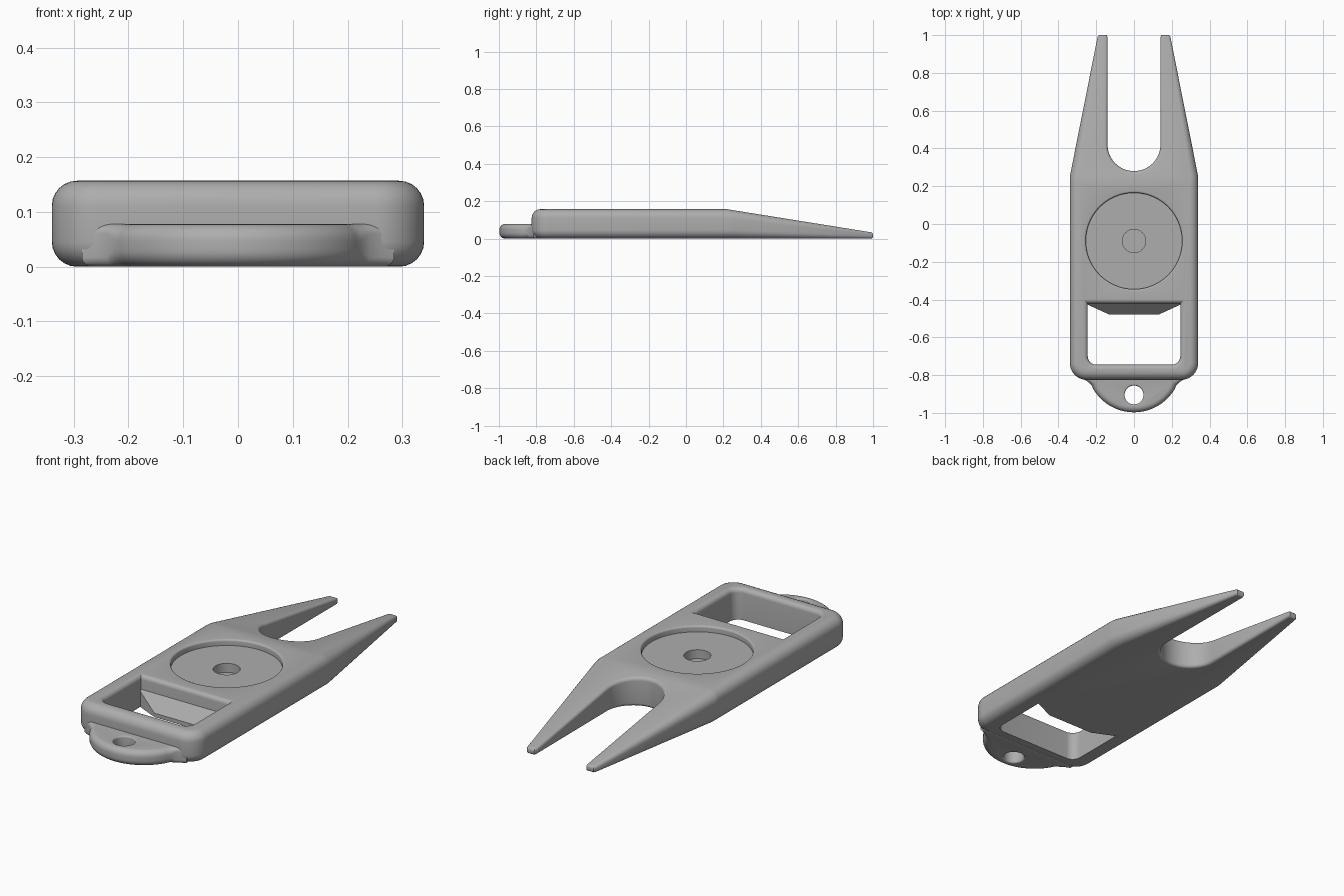
import bpy, bmesh, math
from mathutils import Vector

if "Cube" in bpy.data.objects:
    bpy.data.objects.remove(bpy.data.objects["Cube"])

grey = bpy.data.materials.new("satin grey")
grey.diffuse_color = (0.42, 0.42, 0.42, 1)
grey.use_nodes = True
grey.node_tree.nodes["Principled BSDF"].inputs["Base Color"].default_value = grey.diffuse_color
TOP, FOLD = 0.157, 0.22


def height(y):
    """Top surface: flat body, then a wedge falling to the fork tips."""
    return TOP if y <= FOLD else TOP + (y - FOLD) * (0.032 - TOP) / (1 - FOLD)


def arc(cx, cy, r, a0, a1, n):
    return [(cx + r * math.cos(math.radians(a0 + (a1 - a0) * i / n)),
             cy + r * math.sin(math.radians(a0 + (a1 - a0) * i / n))) for i in range(n + 1)]


def inset_dirs(pts):
    """Mitred inward direction at each point of a counter-clockwise outline."""
    out, n = [], len(pts)
    for i in range(n):
        p, a, b = (Vector(pts[j % n]) for j in (i, i - 1, i + 1))
        d0, d1 = (p - a).normalized(), (b - p).normalized()
        n0, n1 = Vector((-d0.y, d0.x)), Vector((-d1.y, d1.x))
        out.append((n0 + n1) / (1 + n0.dot(n1)))
    return out


def finish(name, bm):
    bmesh.ops.recalc_face_normals(bm, faces=bm.faces)
    me = bpy.data.meshes.new(name)
    bm.to_mesh(me)
    bm.free()
    ob = bpy.data.objects.new(name, me)
    bpy.context.collection.objects.link(ob)
    me.materials.append(grey)
    return ob


def stack(name, pts, levels, splits=None):
    """Loft an outline; each level maps (point, index) to (inset, z function)."""
    bm, dirs, rings, n = bmesh.new(), inset_dirs(pts), [], len(pts)
    for level in levels:
        ring = []
        for i, p in enumerate(pts):
            d, zf = level(p, i)
            q = Vector(p) + dirs[i] * d
            ring.append(bm.verts.new((q.x, q.y, zf(q.y))))
        rings.append(ring)
    for a, b in zip(rings, rings[1:]):
        for i in range(n):
            j = (i + 1) % n
            bm.faces.new((a[i], a[j], b[j], b[i]))
    bm.faces.new(rings[0][::-1])
    t = rings[-1]
    if splits:
        bm.faces.new(t[:splits + 1])
        bm.faces.new(t[splits:] + t[:1])
    else:
        bm.faces.new(t)
    return finish(name, bm)


def rounded_levels(radius, top, n=6):
    """Levels with quarter-round edges at the bottom and at the top."""
    levels = []
    for side in (0, 1):
        for k in range(n + 1):
            a = math.pi / 2 * k / n
            def level(p, i, a=a, side=side):
                r = radius(p, i)
                if side == 0:
                    return r * (1 - math.sin(a)), lambda y: r * (1 - math.cos(a))
                return r * (1 - math.cos(a)), lambda y: top(y) - r * (1 - math.sin(a))
            levels.append(level)
    return levels


def flared_cutter(name, pts, z0, z1, fillet, both=False):
    """Cutter whose mouth widens in a small fillet at z1 (and z0)."""
    prof = [(0, z0 - (0.05 if both else 0))]
    if both:
        prof = [(-fillet, z0 - 0.05)] + [
            (-fillet * (1 - math.sin(a)), z0 + fillet * (1 - math.cos(a)))
            for a in [math.pi / 2 * k / 4 for k in range(5)]]
    prof += [(-fillet * (1 - math.cos(a)), z1 - fillet * (1 - math.sin(a)))
             for a in [math.pi / 2 * k / 5 for k in range(6)]]
    prof.append((-fillet, z1 + 0.05))
    return stack(name, pts, [lambda p, i, d=d, z=z: (d, lambda y: z) for d, z in prof])


def cut(ob, cutters):
    for c in cutters:
        m = ob.modifiers.new(c.name, "BOOLEAN")
        m.operation, m.solver, m.object = "DIFFERENCE", "EXACT", c
    bpy.context.view_layer.update()
    me = bpy.data.meshes.new_from_object(ob.evaluated_get(bpy.context.evaluated_depsgraph_get()))
    ob.modifiers.clear()
    ob.data = me
    for c in cutters:
        bpy.data.objects.remove(c)


# Body with forked end
slot = arc(0, 0.42, 0.14, 0, -180, 32)
outline = [(0.34, FOLD), (0.34, 0.25), (0.193, 0.99), (0.185, 1), (0.145, 1), (0.14, 0.99)]
first_slot = 5
outline += slot
outline += [(-0.14, 0.99), (-0.145, 1), (-0.185, 1), (-0.193, 0.99), (-0.34, 0.25)]
last_slot = first_slot + len(slot) + 1
fold_left = len(outline)
outline += [(-0.34, FOLD)]
outline += arc(-0.25, -0.735, 0.09, 180, 270, 10) + arc(0.25, -0.735, 0.09, 270, 360, 10)


def body_radius(p, i):
    limit = 0.016 if first_slot <= i <= last_slot else 0.046
    return min(limit, 0.38 * height(p[1]))


body = stack("tool_body", outline, rounded_levels(body_radius, height), fold_left)

# Openings in the body: window, disc recess and centre hole
window = (arc(0.205, -0.46, 0.04, 0, 90, 1)[:1] + [(0.245, -0.42), (-0.245, -0.42)]
          + arc(-0.2, -0.7, 0.045, 180, 270, 8) + arc(0.2, -0.7, 0.045, 270, 360, 8))
cut(body, [
    flared_cutter("window_cutter", window, -0.05, TOP, 0.022),
    flared_cutter("recess_cutter", arc(0, -0.09, 0.255, 0, 360, 72)[:-1], TOP - 0.03, TOP, 0.01),
    flared_cutter("hole_cutter", arc(0, -0.09, 0.062, 0, 360, 32)[:-1], TOP - 0.075, TOP, 0.0),
])

# Opener lip: sloped tongue at the foot of the window
bm = bmesh.new()
plan = [(-0.25, -0.41), (-0.25, -0.425), (-0.13, -0.48), (0.13, -0.48), (0.25, -0.425), (0.25, -0.41)]
low = [bm.verts.new((x, y, 0)) for x, y in plan]
high = [bm.verts.new((x, y, 0.02 + (y + 0.48) * 1.1)) for x, y in plan]
bm.faces.new(low[::-1])
bm.faces.new(high)
for i in range(6):
    j = (i + 1) % 6
    bm.faces.new((low[i], low[j], high[j], high[i]))
lip = finish("opener_lip", bm)

# Key ring tab with flared roots
right = [(0.225, -0.853), (0.24, -0.838), (0.26, -0.825), (0.285, -0.815), (0.285, -0.78)]
tab_plan = arc(0, -0.747, 0.25, 211, 329, 32) + right
tab_plan += [(-x, y) for x, y in reversed(right)]
tab = stack("key_ring_tab", tab_plan,
            rounded_levels(lambda p, i: 0.03 if p[1] < -0.85 else 0.018, lambda y: 0.078))
cut(tab, [flared_cutter("ring_hole_cutter", arc(0, -0.905, 0.05, 0, 360, 32)[:-1],
                        0, 0.078, 0.008, True)])

# Smooth shading with crisp edges
bpy.ops.object.select_all(action="DESELECT")
for ob in (body, lip, tab):
    ob.select_set(True)
bpy.context.view_layer.objects.active = body
bpy.ops.object.shade_smooth_by_angle(angle=math.radians(30))
